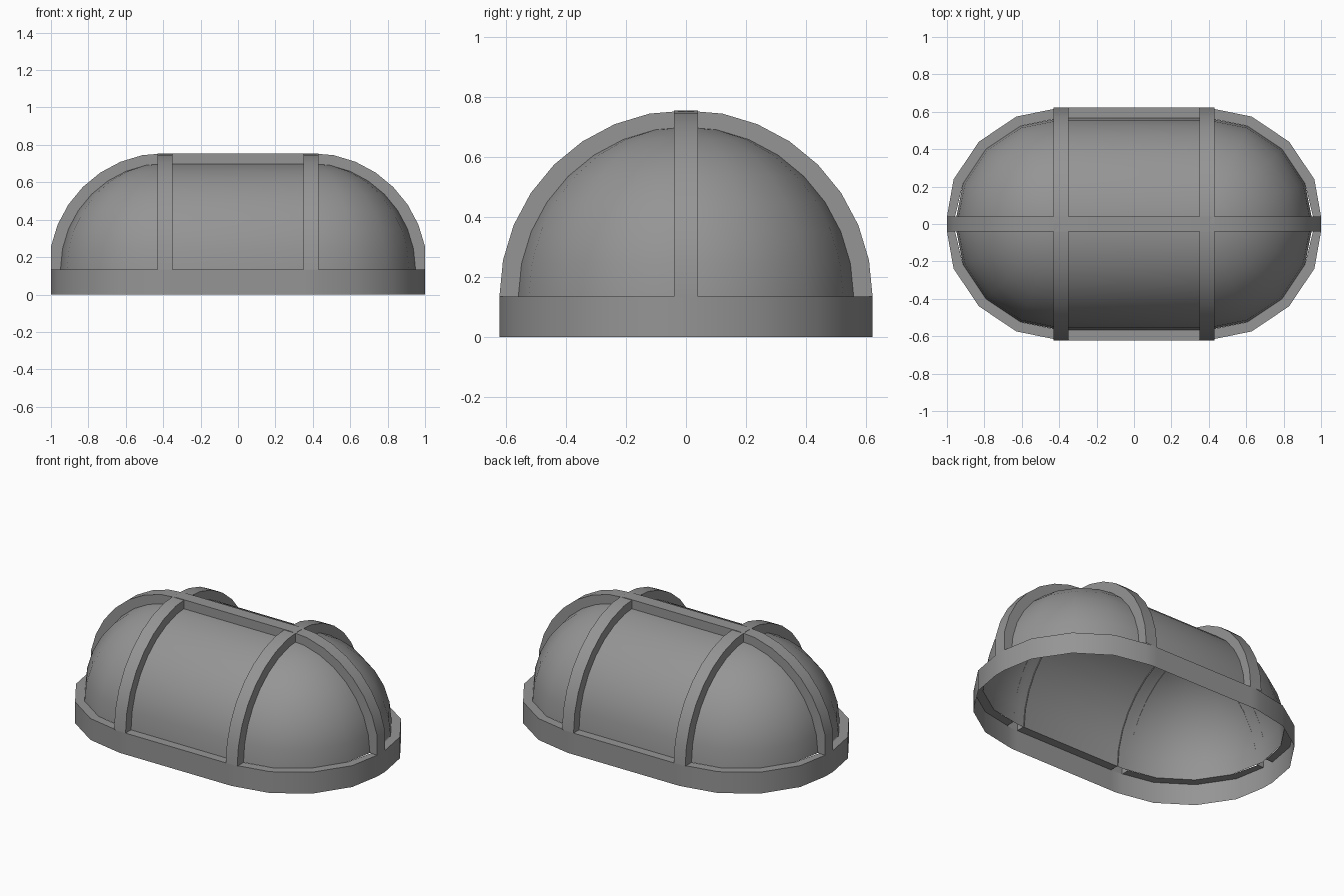
import bpy, bmesh
from math import sin, cos, pi

cube = bpy.data.objects.get("Cube")
if cube:
    bpy.data.objects.remove(cube, do_unlink=True)

CX = 0.39       # centre of each rounded end
R_OUT = 0.622   # radius of frame
R_IN = 0.567    # radius of glass
HW = 0.04       # half width of a rib
BASE = 0.135    # height of rim

grey = bpy.data.materials.new("Mid Grey")
grey.use_nodes = True
grey.diffuse_color = (0.3, 0.3, 0.3, 1)
grey.node_tree.nodes["Principled BSDF"].inputs["Base Color"].default_value = (0.3, 0.3, 0.3, 1)


def finish(name, bm, inside):
    """Turn a sheet into an object whose faces point away from its core."""
    bmesh.ops.remove_doubles(bm, verts=bm.verts, dist=1e-5)
    bmesh.ops.recalc_face_normals(bm, faces=bm.faces)
    face = max(bm.faces, key=lambda f: f.calc_area())
    if face.normal.dot(face.calc_center_median() - inside) < 0:
        bmesh.ops.reverse_faces(bm, faces=bm.faces)
    mesh = bpy.data.meshes.new(name)
    bm.to_mesh(mesh)
    bm.free()
    mesh.materials.append(grey)
    obj = bpy.data.objects.new(name, mesh)
    bpy.context.collection.objects.link(obj)
    bpy.ops.object.select_all(action='DESELECT')
    obj.select_set(True)
    bpy.context.view_layer.objects.active = obj
    bpy.ops.object.shade_smooth_by_angle(angle=pi / 6)
    return obj


def strip(bm, a, b, skip=lambda p, q: False):
    """Quads between two point rows."""
    for i in range(len(a) - 1):
        if not skip(a[i], a[i + 1]):
            bm.faces.new([bm.verts.new(p) for p in (a[i], a[i + 1], b[i + 1], b[i])])


def core(bm):
    from mathutils import Vector
    return Vector((0, 0, 0))


# Rim: thin outer wall with an inward lip, open where the hollow ribs stand
def outline(r, z):
    quarter = [(min(CX + r, 1.0), HW)]
    quarter += [(CX + r * cos(i * pi / 8), r * sin(i * pi / 8)) for i in (1, 2, 3)]
    quarter += [(CX + HW, r * 0.988), (CX, r), (CX - HW, r)]
    half = quarter + [(-x, y) for x, y in reversed(quarter)]
    loop = half + [(x, -y) for x, y in reversed(half)]
    return [(x, y, z) for x, y in loop + loop[:1]]


def under_rib(p, q):
    mx, my = abs(p[0] + q[0]) / 2, abs(p[1] + q[1]) / 2
    return my < 0.01 or abs(mx - CX) < HW


bm = bmesh.new()
top = outline(R_OUT, BASE)
strip(bm, outline(R_OUT, 0), top)
strip(bm, top, outline(R_IN, BASE), under_rib)
finish("rim", bm, core(bm))


# Ribs: hollow channels following an arch
def arch(r, half_span, limit):
    right = [(min(half_span + r * cos(i * pi / 16), limit),
              min(BASE + r * sin(i * pi / 16), 0.755)) for i in range(9)]
    return right + [(-u, z) for u, z in reversed(right)]


def rib(name, half_span, place):
    outer = arch(R_OUT, half_span, 1.0 if half_span else R_OUT)
    inner = arch(R_IN - 0.008, half_span, 1.0)
    if not half_span:
        outer.pop(9)
        inner.pop(9)
    bm = bmesh.new()
    rows = [[place(u, w, z) for u, z in line]
            for line, w in ((inner, -HW), (outer, -HW), (outer, HW), (inner, HW))]
    for a, b in zip(rows, rows[1:]):
        strip(bm, a, b)
    finish(name, bm, core(bm))


rib("long_rib", CX, lambda u, w, z: (u, w, z))
for side, x in (("left", CX), ("right", -CX)):
    rib(side + "_cross_rib", 0, lambda u, w, z, x=x: (x + w, u, z))

# Glass cover: half cylinder closed by two quarter spheres
bm = bmesh.new()
rows = []
for lat in range(9):
    ring_r, z = R_IN * cos(lat * pi / 16), BASE + R_IN * sin(lat * pi / 16)
    end = [(CX + ring_r * cos(k * pi / 8), ring_r * sin(k * pi / 8), z) for k in range(-4, 5)]
    loop = end + [(-x, -y, z) for x, y, z in end]
    rows.append(loop + loop[:1])
for a, b in zip(rows, rows[1:]):
    strip(bm, a, b)
bmesh.ops.remove_doubles(bm, verts=bm.verts, dist=1e-5)
bmesh.ops.dissolve_degenerate(bm, edges=bm.edges, dist=1e-5)
finish("glass_cover", bm, core(bm))
